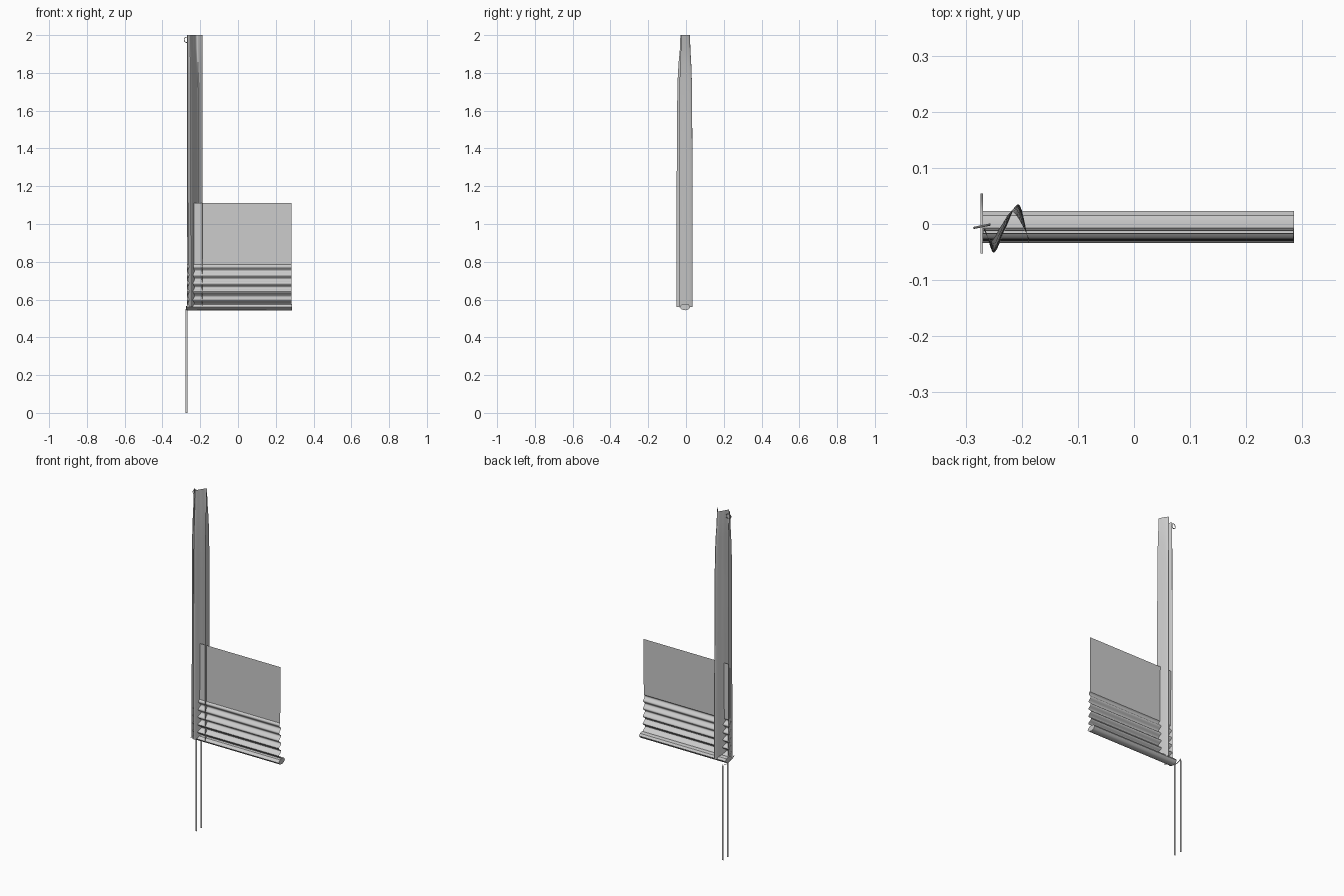
import bpy, math

if "Cube" in bpy.data.objects:
    bpy.data.objects.remove(bpy.data.objects["Cube"])

def smooth(o, angle=40):
    bpy.ops.object.select_all(action='DESELECT')
    o.select_set(True)
    bpy.context.view_layer.objects.active = o
    bpy.ops.object.shade_smooth_by_angle(angle=math.radians(angle))

def loft(name, rows, closed=False, caps=False):
    """Skin a list of equally long point rows."""
    n = len(rows[0])
    verts = [p for r in rows for p in r]
    faces = []
    for i in range(len(rows) - 1):
        for j in range(n if closed else n - 1):
            k = (j + 1) % n
            faces.append((i*n + j, i*n + k, (i+1)*n + k, (i+1)*n + j))
    if caps:
        faces.append(tuple(range(n))[::-1])
        faces.append(tuple(range((len(rows)-1)*n, len(rows)*n)))
    me = bpy.data.meshes.new(name)
    me.from_pydata(verts, [], faces)
    me.update()
    o = bpy.data.objects.new(name, me)
    bpy.context.collection.objects.link(o)
    smooth(o)
    return o

def spline(pts, steps=8):
    """Catmull-Rom samples through 2D points."""
    p = [pts[0]] + pts + [pts[-1]]
    out = []
    for i in range(1, len(p) - 2):
        for s in range(steps):
            t = s / steps
            out.append(tuple(0.5*(2*b + (c-a)*t + (2*a-5*b+4*c-d)*t*t + (3*b-a-3*c+d)*t**3)
                             for a, b, c, d in zip(p[i-1], p[i], p[i+1], p[i+2])))
    return out + [pts[-1]]

# gathered curtain: one wavy sheet, folds deepen below the heading
bottom = spline([(-0.270, -0.040), (-0.266, -0.008), (-0.250, -0.051), (-0.229, -0.008),
                 (-0.205, 0.035), (-0.187, -0.037)])
top = spline([(-0.270, -0.020), (-0.267, -0.012), (-0.254, -0.030), (-0.236, -0.002),
              (-0.215, 0.021), (-0.187, -0.026)])
rows = []
for z, w in [(0.56, 1), (0.9, .97), (1.3, .9), (1.55, .84), (1.75, .72), (1.85, .45), (1.93, .1), (2.0, 0)]:
    rows.append([(a[0]*w + b[0]*(1-w), a[1]*w + b[1]*(1-w), z) for a, b in zip(bottom, top)])
loft("curtain", rows)

# blind fabric: flat above, five stacked pleats below
profile = [(-0.016, 1.11), (-0.018, 0.785)]
for i in range(1, 61):
    a = i / 60
    amp = 0.007 + 0.005 * a
    profile.append((-0.019 - amp * math.sin(a * 5 * 2 * math.pi), 0.785 - 0.22 * a))
loft("blind_fabric", [[(x, y, z) for y, z in profile] for x in (-0.27, 0.284)])

# bottom rail
rail = [(-0.034, 0.56), (-0.022, 0.574), (0.0, 0.577), (0.015, 0.573), (0.023, 0.561),
        (0.015, 0.549), (0.0, 0.543), (-0.022, 0.547)]
loft("bottom_rail", [[(x, y, z) for y, z in rail] for x in (-0.27, 0.285)], closed=True, caps=True)

# hanging flat tie tails, and the short band joining them round the curtain edge
for i, y in enumerate((0.006, 0.053)):
    loft(f"tie_tail_{i+1}", [[(-0.277, y, z), (-0.267, y, z)] for z in (0, 0.55)])
band = spline([(-0.053, 0.567), (-0.035, 0.555), (0.0, 0.546), (0.03, 0.545), (0.054, 0.558)], 5)
loft("tie_band", [[(-0.274, y, z), (-0.269, y, z)] for y, z in band])

# small hanging ring at the heading
bpy.ops.mesh.primitive_torus_add(major_radius=0.014, minor_radius=0.002, major_segments=24,
    minor_segments=8, location=(-0.271, -0.004, 1.975), rotation=(math.pi/2, 0, 0.2))
ring = bpy.context.object
ring.name = "heading_ring"
smooth(ring)
